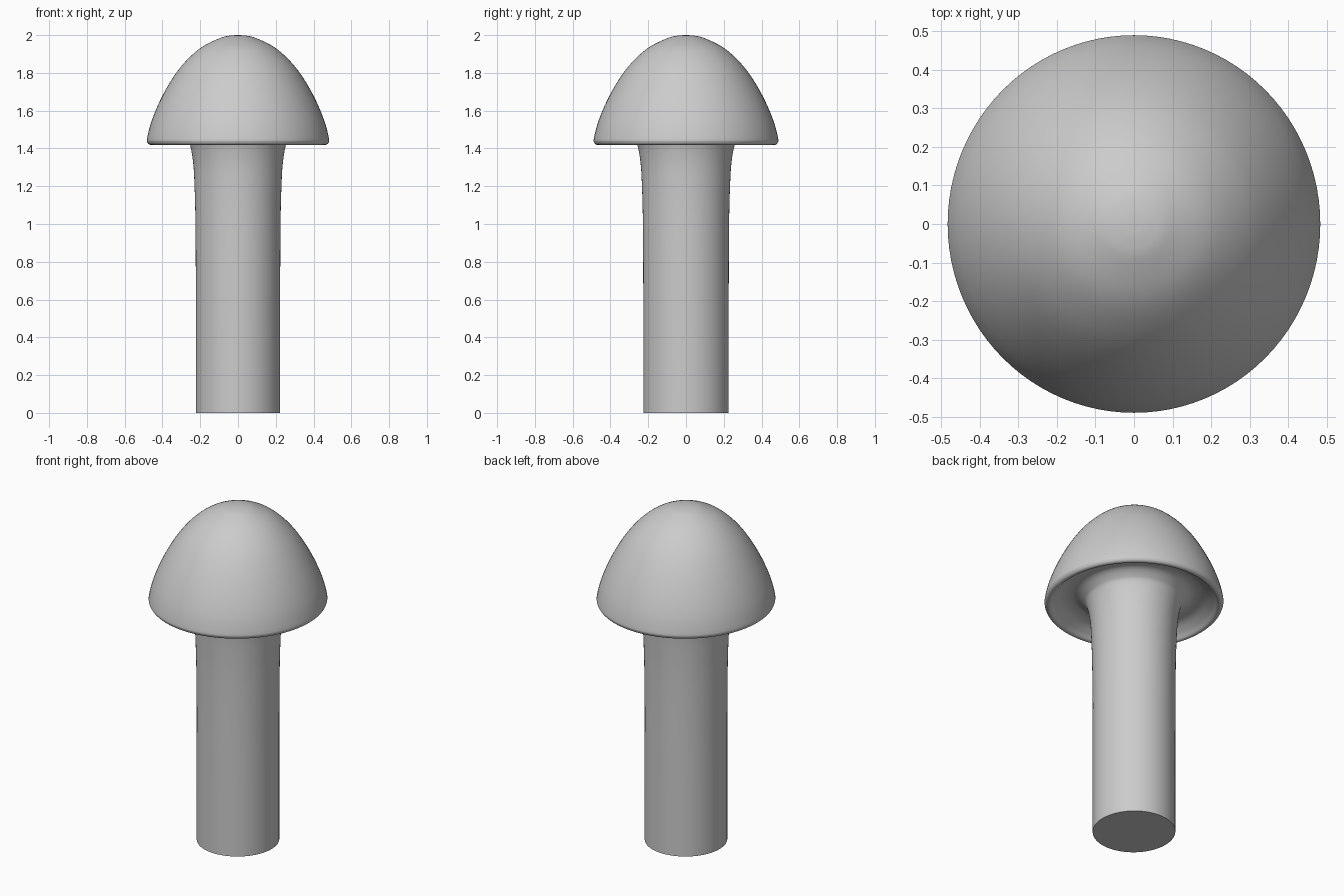
import bpy, bmesh, math
from mathutils import Vector

if "Cube" in bpy.data.objects:
    bpy.data.objects.remove(bpy.data.objects["Cube"])

SIDES = 96
SX, SY = 0.992, 1.005   # slightly wider front to back


def smooth_profile(pts, steps=5):
    """Catmull-Rom curve through (radius, height) points."""
    p = [Vector(q) for q in pts]
    p = [2 * p[0] - p[1]] + p + [2 * p[-1] - p[-2]]
    out = []
    for i in range(1, len(p) - 2):
        a, b, c, d = p[i - 1:i + 3]
        for s in range(steps):
            t = s / steps
            out.append(0.5 * (2 * b + (c - a) * t + (2 * a - 5 * b + 4 * c - d) * t * t
                              + (3 * b - a - 3 * c + d) * t ** 3))
    out.append(p[-2])
    return out


def lathe(name, profile):
    bm = bmesh.new()
    verts = [bm.verts.new((max(q[0], 0) * SX, 0, q[1])) for q in profile]
    edges = [bm.edges.new(e) for e in zip(verts, verts[1:])]
    bmesh.ops.spin(bm, geom=verts + edges, cent=(0, 0, 0), axis=(0, 0, 1),
                   angle=math.tau, steps=SIDES, use_duplicate=False)
    bmesh.ops.remove_doubles(bm, verts=bm.verts, dist=1e-5)
    for v in bm.verts:
        v.co.y *= SY / SX
    bmesh.ops.recalc_face_normals(bm, faces=bm.faces)
    me = bpy.data.meshes.new(name)
    bm.to_mesh(me)
    bm.free()
    ob = bpy.data.objects.new(name, me)
    bpy.context.collection.objects.link(ob)
    bpy.context.view_layer.objects.active = ob
    ob.select_set(True)
    bpy.ops.object.shade_smooth_by_angle(angle=math.radians(40))
    ob.select_set(False)
    return ob


# One continuous outline: stem, flare, hollow underside, rolled lip, domed cap
outline = smooth_profile([
    (0.225, 0.0), (0.225, 0.6), (0.227, 1.0), (0.232, 1.2), (0.239, 1.32),
    (0.255, 1.415), (0.275, 1.45), (0.32, 1.48), (0.38, 1.475), (0.43, 1.445),
    (0.455, 1.422), (0.472, 1.42), (0.484, 1.432), (0.485, 1.455),
    (0.463, 1.54), (0.42, 1.645), (0.36, 1.755), (0.29, 1.85),
    (0.20, 1.932), (0.10, 1.983), (0.045, 1.997), (0.0, 2.0)])
lathe("mushroom", [Vector((0, 0))] + outline)
